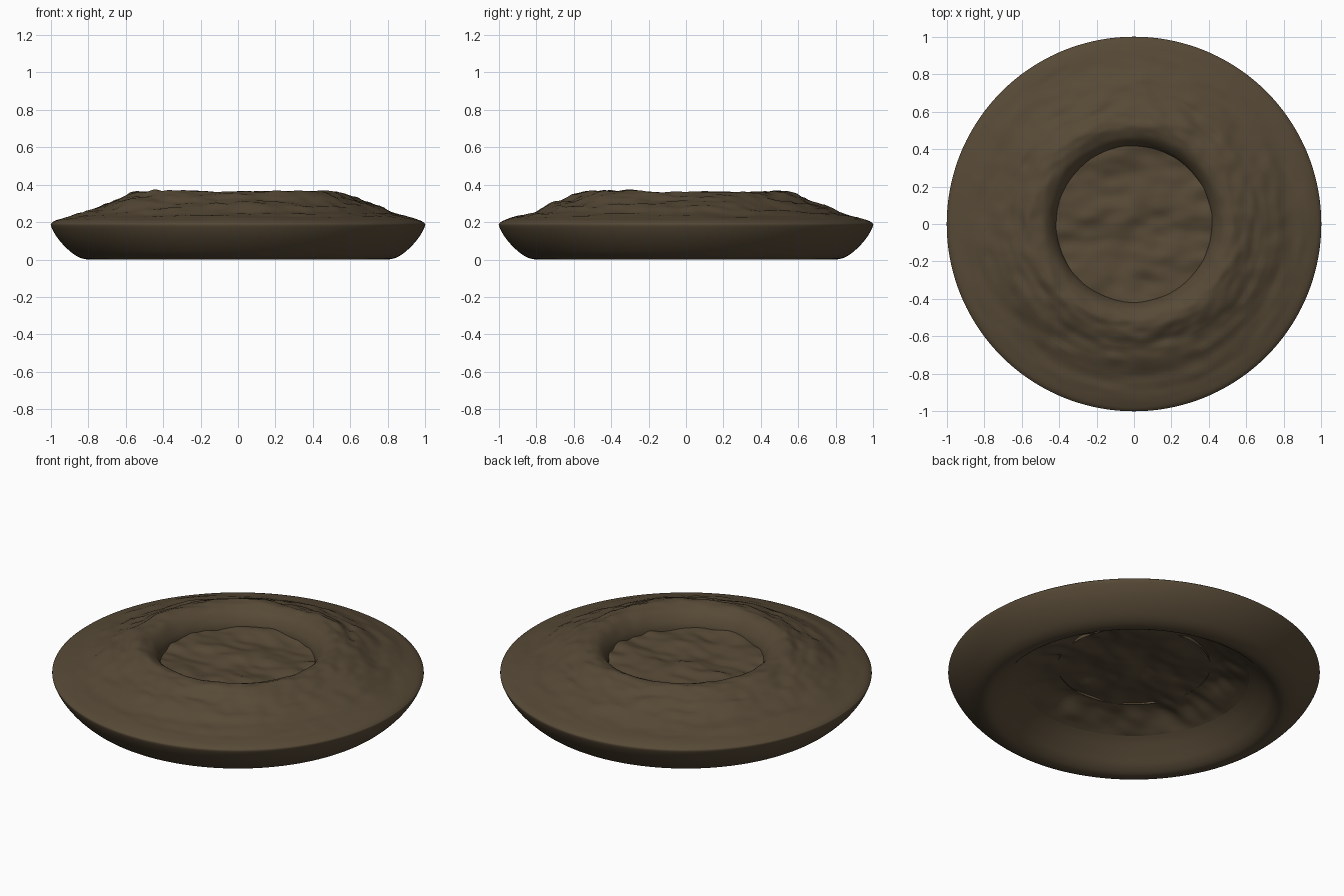
import bpy, bmesh, math
from mathutils import Vector, noise

if "Cube" in bpy.data.objects:
    bpy.data.objects.remove(bpy.data.objects["Cube"])

SEG = 192

mat = bpy.data.materials.new("brown_earth")
mat.diffuse_color = (0.094, 0.067, 0.037, 1)
mat.use_nodes = True
mat.node_tree.nodes["Principled BSDF"].inputs["Base Color"].default_value = mat.diffuse_color


def smooth_profile(pts, steps):
    """Catmull-Rom interpolation through (radius, z, roughness) points."""
    p = [Vector(a) for a in pts]
    p = [2 * p[0] - p[1]] + p + [2 * p[-1] - p[-2]]
    out = []
    for i in range(1, len(p) - 2):
        a, b, c, d = p[i - 1:i + 3]
        for s in range(steps):
            t = s / steps
            out.append(0.5 * (2 * b + (c - a) * t + (2 * a - 5 * b + 4 * c - d) * t * t
                              + (3 * b - a - 3 * c + d) * t ** 3))
    out.append(p[-2])
    return out


def lumps(x, y, seed):
    # broad lumps plus fine grain
    return (noise.noise(Vector((x * 3.5, y * 5.5, seed)))
            + 0.6 * noise.noise(Vector((x * 8, y * 13, seed + 7))))


def ripples(x, y, seed):
    # ledges stretched around the mound
    r = math.hypot(x, y) or 1
    return (0.8 * noise.noise(Vector((x / r * 2.5, y / r * 2.5, r * 11 + seed)))
            + 0.5 * noise.noise(Vector((x / r * 6, y / r * 6, r * 24 + seed)))
            + 0.3 * noise.noise(Vector((x * 14, y * 14, seed))))


def lathe(name, profile, rough, seed):
    """Revolve a profile around z, displacing z by its roughness."""
    bm = bmesh.new()
    rings = []
    for r, z, amp in profile:
        if r < 1e-4:
            rings.append([bm.verts.new((0, 0, z + amp * rough(0, 0, seed)))] * SEG)
            continue
        ring = []
        for i in range(SEG):
            a = 2 * math.pi * i / SEG
            x, y = r * math.cos(a), r * math.sin(a)
            ring.append(bm.verts.new((x, y, z + amp * rough(x, y, seed))))
        rings.append(ring)
    # profiles run outward on top and inward below, so this winding faces out
    for a, b in zip(rings, rings[1:]):
        for i in range(SEG):
            j = (i + 1) % SEG
            bm.faces.new(list(dict.fromkeys((a[i], b[i], b[j], a[j]))))
    me = bpy.data.meshes.new(name)
    bm.to_mesh(me)
    bm.free()
    me.materials.append(mat)
    for f in me.polygons:
        f.use_smooth = True
    ob = bpy.data.objects.new(name, me)
    bpy.context.collection.objects.link(ob)
    return ob


# Mound: crater wall, crest, outer slope, rounded rim, foot ring and its inner wall
mound = smooth_profile([
    (0.412, 0.225, 0.0), (0.422, 0.28, 0.004), (0.455, 0.33, 0.006), (0.50, 0.357, 0.010),
    (0.55, 0.361, 0.018), (0.62, 0.335, 0.022), (0.70, 0.30, 0.022), (0.80, 0.26, 0.016),
    (0.90, 0.23, 0.008), (0.965, 0.212, 0.002), (0.993, 0.198, 0), (1.0, 0.18, 0),
    (0.97, 0.123, 0), (0.92, 0.064, 0), (0.86, 0.017, 0), (0.80, 0.001, 0),
    (0.75, 0.024, 0), (0.70, 0.075, 0), (0.65, 0.125, 0), (0.61, 0.158, 0)], 5)
lathe("crater_mound", mound, ripples, 3.0)

# Underside: lumpy dome following the crater floor above it
hollow = smooth_profile([
    (0.62, 0.15, 0), (0.58, 0.172, 0.014), (0.52, 0.20, 0.024), (0.45, 0.222, 0.026),
    (0.3, 0.236, 0.024), (0.15, 0.24, 0.024), (0.0, 0.24, 0.024)], 5)
lathe("underside_dome", hollow, lumps, 11.0)

# Rough floor inside the crater
floor = [(0.425 * i / 28, 0.257, 0.024) for i in range(29)]
lathe("crater_floor", floor, lumps, 11.0)
